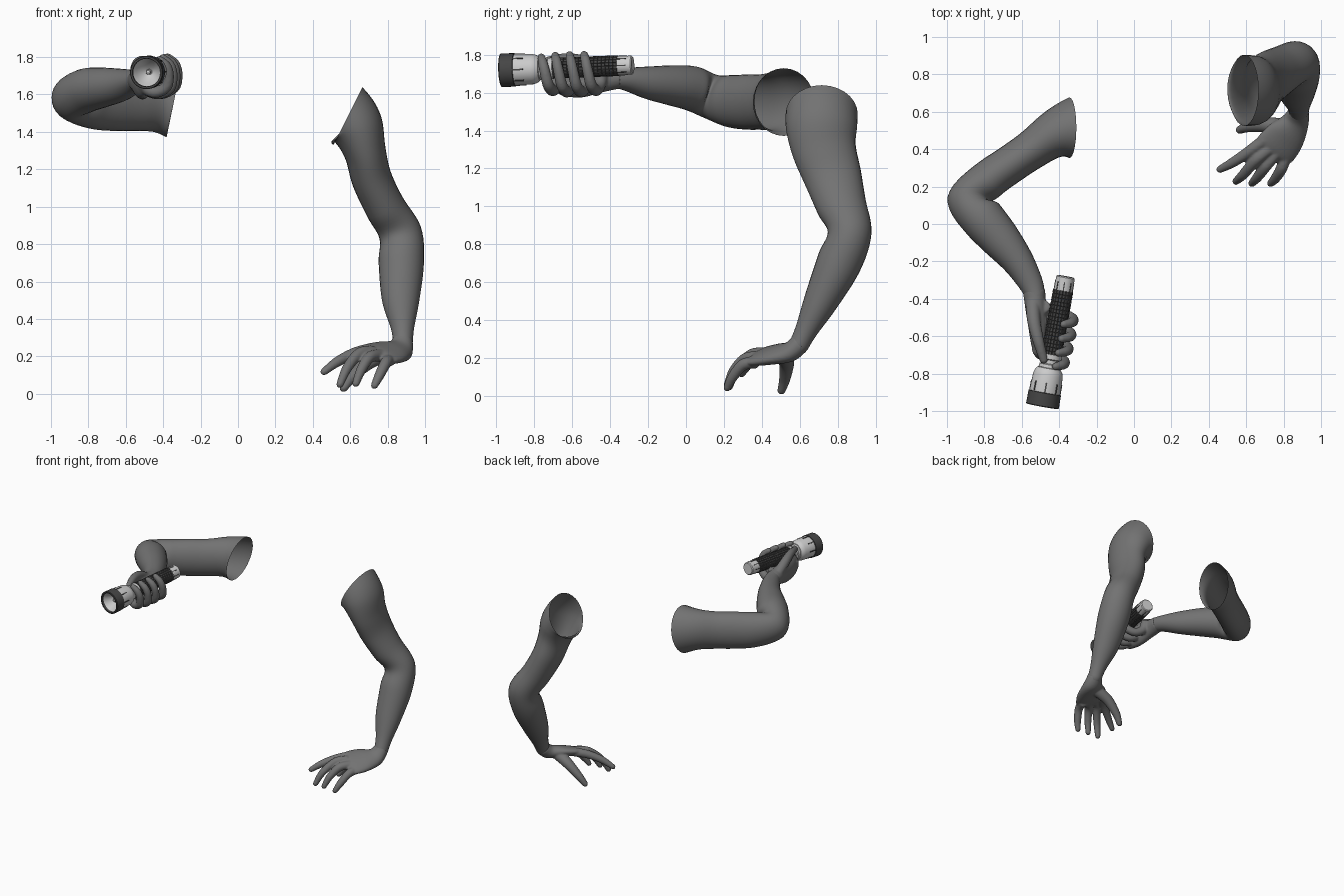
import bpy, bmesh, math
from mathutils import Vector, Matrix

if "Cube" in bpy.data.objects:
    bpy.data.objects.remove(bpy.data.objects["Cube"])


def material(name, v):
    m = bpy.data.materials.new(name)
    m.diffuse_color = (v, v, v, 1)
    m.use_nodes = True
    m.node_tree.nodes["Principled BSDF"].inputs["Base Color"].default_value = m.diffuse_color
    return m


SLEEVE = material("arm_grey", 0.17)
DARK = material("dark_metal", 0.06)
LIGHT = material("light_metal", 0.75)


def finish(name, bm, mat, smooth_all=True):
    bmesh.ops.recalc_face_normals(bm, faces=bm.faces)
    me = bpy.data.meshes.new(name)
    bm.to_mesh(me)
    bm.free()
    ob = bpy.data.objects.new(name, me)
    bpy.context.collection.objects.link(ob)
    me.materials.append(mat)
    if smooth_all:
        me.polygons.foreach_set("use_smooth", [True] * len(me.polygons))
    else:
        bpy.ops.object.select_all(action='DESELECT')
        ob.select_set(True)
        bpy.context.view_layer.objects.active = ob
        bpy.ops.object.shade_smooth_by_angle(angle=math.radians(35))
    return ob


def loft(bm, rows, ref=(0, 0, 1), start=None, sides=28, steps=6, open_start=False):
    """Smooth tube through rows of (x, y, z, radius_side, radius_ref)."""
    n = len(rows)
    ref = Vector(ref)
    pos = [Vector(r[:3]) for r in rows]
    tan = [(pos[min(i + 1, n - 1)] - pos[max(i - 1, 0)]).normalized() for i in range(n)]
    if start:
        tan[0] = Vector(start).normalized()
    keys = [list(r) + list(t) for r, t in zip(rows, tan)]
    path = []
    for i in range(n - 1):
        p = [keys[max(0, min(n - 1, j))] for j in (i - 1, i, i + 1, i + 2)]
        for s in range(steps):
            t = s / steps
            path.append([0.5 * (2 * b + (c - a) * t + (2 * a - 5 * b + 4 * c - d) * t * t
                                + (3 * b - a - 3 * c + d) * t ** 3) for a, b, c, d in zip(*p)])
    path.append(keys[-1])
    # rounded end
    k, r = keys[-1], min(keys[-1][3:5])
    for f, w in ((0.45, 0.89), (0.8, 0.6), (0.97, 0.25)):
        path.append([k[j] + k[5 + j] * r * f for j in range(3)] + [k[3] * w, k[4] * w] + k[5:])
    rings = []
    for k in path:
        c, t = Vector(k[:3]), Vector(k[5:]).normalized()
        a = t.cross(ref).normalized()
        b = a.cross(t)
        rings.append([bm.verts.new(c + a * k[3] * math.cos(q) + b * k[4] * math.sin(q))
                      for q in (2 * math.pi * i / sides for i in range(sides))])
    for A, B in zip(rings, rings[1:]):
        for i in range(sides):
            j = (i + 1) % sides
            bm.faces.new((A[i], A[j], B[j], B[i]))
    bm.faces.new(rings[-1])
    if not open_start:
        bm.faces.new(rings[0][::-1])


def digit(bm, pts, radii, ref=(0, 0, 1)):
    loft(bm, [(*p, r, r) for p, r in zip(pts, radii)], ref, sides=16)


def fuse(ob):
    m = ob.modifiers.new("fuse", 'REMESH')
    m.mode = 'VOXEL'
    m.voxel_size = 0.007
    m.use_smooth_shade = True
    s = ob.modifiers.new("soften", 'SMOOTH')
    s.factor, s.iterations = 0.5, 4


# Lowered arm, open at the shoulder
bm = bmesh.new()
loft(bm, [(.588, .715, 1.485, .172, .190), (.64, .715, 1.41, .142, .187),
          (.68, .73, 1.29, .112, .168), (.715, .775, 1.15, .108, .152),
          (.785, .82, 1.0, .108, .132), (.867, .862, .86, .115, .115),
          (.873, .805, .70, .121, .118), (.870, .71, .50, .100, .090),
          (.880, .635, .35, .062, .060), (.882, .595, .27, .052, .052)],
     ref=(0, 1, 0), start=(.9, 0, -.45), open_start=True)
finish("lowered_arm", bm, SLEEVE)

# Lowered hand with spread fingers
bm = bmesh.new()
loft(bm, [(.883, .605, .285, .054, .054), (.865, .55, .235, .075, .052),
          (.81, .47, .222, .112, .045), (.755, .40, .212, .12, .036),
          (.735, .375, .205, .10, .026)], ref=(.3, -.2, 1))
R = (.034, .031, .027, .020)
for pts in (((.70, .45, .235), (.62, .39, .215), (.53, .33, .17), (.46, .292, .118)),
            ((.72, .40, .225), (.65, .34, .215), (.585, .265, .14), (.545, .228, .05)),
            ((.76, .38, .205), (.705, .31, .195), (.66, .25, .13), (.63, .217, .055)),
            ((.81, .37, .18), (.79, .30, .165), (.757, .245, .10), (.73, .217, .045))):
    digit(bm, pts, R)
digit(bm, ((.80, .52, .22), (.70, .53, .17), (.61, .52, .09), (.565, .503, .03)),
      (.046, .040, .030, .022), ref=(0, 1, 0))
fuse(finish("lowered_hand", bm, SLEEVE))

# Raised arm, bent at the elbow
bm = bmesh.new()
loft(bm, [(-.345, .515, 1.55, .162, .182), (-.45, .465, 1.555, .122, .155),
          (-.55, .395, 1.55, .106, .146), (-.66, .32, 1.55, .103, .145),
          (-.78, .235, 1.555, .106, .138), (-.885, .13, 1.58, .112, .118),
          (-.81, .03, 1.622, .118, .118), (-.72, -.075, 1.638, .108, .106),
          (-.62, -.20, 1.652, .085, .086), (-.55, -.32, 1.672, .065, .060),
          (-.525, -.39, 1.68, .052, .055)],
     start=(-.97, 0, .2), open_start=True)
finish("raised_arm", bm, SLEEVE)

# Torch frame: axis from tail to head
TAIL = Vector((-.365, -.28, 1.745))
AX = (Vector((-.49, -.975, 1.717)) - TAIL).normalized()
U = Vector((0, 0, 1)).cross(AX).normalized()   # towards +x
V = AX.cross(U)                                # upwards
FRAME = Matrix.Translation(TAIL) @ Matrix((U, V, AX)).transposed().to_4x4()

# Gripping hand: palm, thumb, four curled fingers
bm = bmesh.new()
loft(bm, [(-.535, -.35, 1.677, .060, .055), (-.525, -.45, 1.672, .056, .072),
          (-.512, -.55, 1.662, .053, .088), (-.508, -.64, 1.668, .042, .085),
          (-.505, -.69, 1.68, .03, .065)])
digit(bm, ((-.54, -.42, 1.70), (-.535, -.52, 1.755), (-.51, -.63, 1.778), (-.483, -.725, 1.768)),
      (.040, .036, .030, .023))
GRIP = ((195, .09), (232, .118), (268, .128), (305, .118), (345, .088), (25, .078), (62, .076))
for s, k in ((.445, .90), (.37, .98), (.293, 1.0), (.215, .97)):
    pts = []
    for i, (a, r) in enumerate(GRIP):
        q = math.radians(a)
        pts.append(FRAME @ Vector((r * k * math.cos(q), r * k * math.sin(q), s - .035 + .012 * i)))
    digit(bm, pts, (.033, .033, .032, .030, .028, .026, .021), ref=AX)
fuse(finish("gripping_hand", bm, SLEEVE))


def lathe(name, profile, mat, sides=32, knurl=False):
    """Revolve (distance, radius) points about the torch axis."""
    bm = bmesh.new()
    rings = [[bm.verts.new(FRAME @ Vector((r * math.cos(q), r * math.sin(q), d)))
              for q in (2 * math.pi * i / sides for i in range(sides))] for d, r in profile]
    for A, B in zip(rings, rings[1:]):
        for i in range(sides):
            j = (i + 1) % sides
            bm.faces.new((A[i], A[j], B[j], B[i]))
    if knurl:
        bmesh.ops.recalc_face_normals(bm, faces=bm.faces)
        bmesh.ops.inset_individual(bm, faces=bm.faces[:], thickness=.002, depth=.004)
    return finish(name, bm, mat, False)


def ribs(name, count, d0, d1, radius, width, mat):
    bm = bmesh.new()
    for i in range(count):
        m = (FRAME @ Matrix.Rotation(2 * math.pi * i / count, 4, 'Z')
             @ Matrix.Translation((radius, 0, (d0 + d1) / 2))
             @ Matrix.Diagonal((.008, width, d1 - d0, 1)))
        bmesh.ops.create_cube(bm, size=1, matrix=m)
    finish(name, bm, mat, False)


# Torch parts
lathe("torch_tail_cap", [(0, .001), (0, .044), (.006, .05), (.08, .05), (.08, .04)], LIGHT)
ribs("torch_tail_grooves", 8, .03, .08, .048, .006, DARK)
lathe("torch_grip", [(.078 + .0205 * i, .051) for i in range(18)], DARK, 20, True)
lathe("torch_neck", [(.42, .045), (.425, .056), (.45, .056), (.455, .046), (.475, .046),
                     (.48, .056), (.497, .058)], LIGHT)
lathe("torch_head", [(.497, .05), (.50, .062), (.515, .074), (.535, .080), (.63, .083)], LIGHT)
ribs("torch_head_slots", 8, .575, .64, .081, .008, DARK)
lathe("torch_bezel", [(.63, .08), (.632, .088), (.702, .089), (.706, .086), (.706, .076),
                      (.69, .074)], DARK)
lathe("torch_reflector", [(.69, .075), (.665, .06), (.63, .035), (.615, .015), (.615, .001)], LIGHT)
lathe("torch_bulb", [(.61, .012), (.645, .014), (.655, .010), (.658, .001)], LIGHT, 16)
